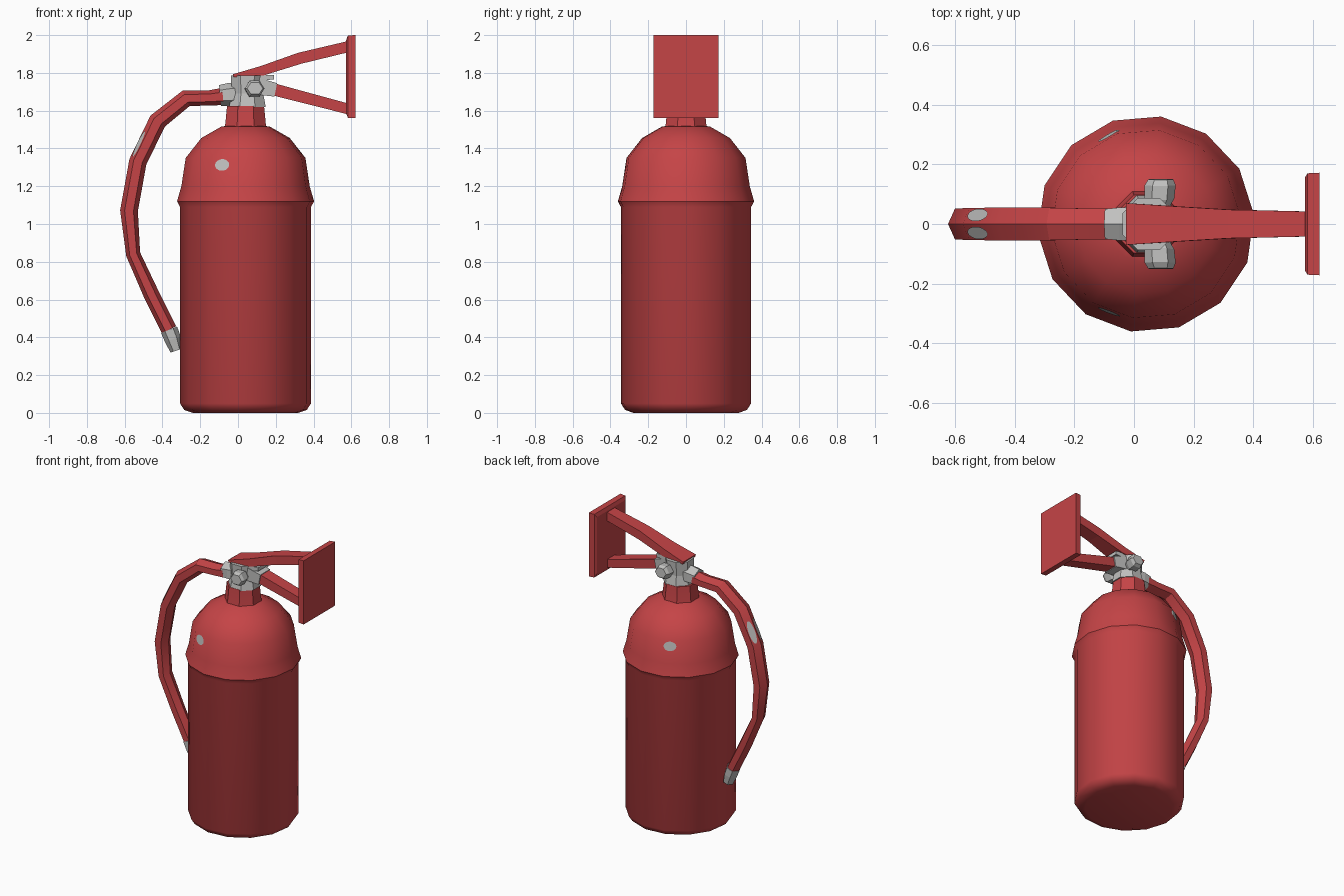
import bpy, bmesh, math
from mathutils import Vector
from mathutils.bvhtree import BVHTree

if "Cube" in bpy.data.objects:
    bpy.data.objects.remove(bpy.data.objects["Cube"])

AXIS = 0.04  # x position of the cylinder's axis


def material(name, rgb):
    m = bpy.data.materials.new(name)
    m.use_nodes = True
    m.diffuse_color = (*rgb, 1)
    m.node_tree.nodes["Principled BSDF"].inputs["Base Color"].default_value = (*rgb, 1)
    return m


RED = material("red paint", (0.56, 0.058, 0.062))
GREY = material("light grey metal", (0.53, 0.53, 0.52))


def finish(name, bm, mat, smooth=None):
    bmesh.ops.recalc_face_normals(bm, faces=bm.faces)
    mesh = bpy.data.meshes.new(name)
    bm.to_mesh(mesh)
    bm.free()
    ob = bpy.data.objects.new(name, mesh)
    bpy.context.collection.objects.link(ob)
    mesh.materials.append(mat)
    if smooth:
        bpy.ops.object.select_all(action='DESELECT')
        ob.select_set(True)
        bpy.context.view_layer.objects.active = ob
        bpy.ops.object.shade_smooth_by_angle(angle=math.radians(smooth))
    return ob


def loft(name, path, mat, n=4, phase=45, side=(0, 1, 0), smooth=None):
    """Skin n-sided rings along a path of (x, y, z, half height, half width)."""
    bm = bmesh.new()
    side = Vector(side)
    pts = [Vector(p[:3]) for p in path]
    grow = math.sqrt(2) if n == 4 else 1
    rings = []
    for i, (p, (*_, high, wide)) in enumerate(zip(pts, path)):
        tangent = (pts[min(i + 1, len(pts) - 1)] - pts[max(i - 1, 0)]).normalized()
        up = side.cross(tangent)
        ring = []
        for k in range(n):
            a = math.radians(phase) + math.tau * k / n
            ring.append(bm.verts.new(p + grow * (side * wide * math.cos(a) + up * high * math.sin(a))))
        rings.append(ring)
    for r, s in zip(rings, rings[1:]):
        for k in range(n):
            bm.faces.new((r[k], r[(k + 1) % n], s[(k + 1) % n], s[k]))
    bm.faces.new(rings[0])
    bm.faces.new(rings[-1])
    return finish(name, bm, mat, smooth)


def lathe(name, profile, mat, n, phase=0, x=AXIS, smooth=None):
    return loft(name, [(x, 0, z, r, r) for r, z in profile], mat, n, phase, smooth=smooth)


def spot(name, target, centre, normal, up, wide, high):
    """Thin oval mark laid on the surface of another part."""
    bm = bmesh.new()
    bm.from_mesh(target.data)
    tree = BVHTree.FromBMesh(bm)
    bm.free()
    bm = bmesh.new()
    bmesh.ops.create_grid(bm, x_segments=8, y_segments=8, size=1)
    normal, up = Vector(normal).normalized(), Vector(up).normalized()
    across = up.cross(normal).normalized()
    up = normal.cross(across)
    for v in bm.verts:
        # round the square grid into a disc
        x, y = v.co.x, v.co.y
        dx, dy = x * math.sqrt(1 - y * y / 2), y * math.sqrt(1 - x * x / 2)
        start = Vector(centre) + across * dx * wide + up * dy * high + normal * 0.3
        hit = tree.ray_cast(start, -normal)[0]
        v.co = (hit if hit else start - normal * 0.3) + normal * 0.004
    return finish(name, bm, GREY)


# Cylinder with rounded base, raised band and domed shoulder
body = lathe("cylinder_body", [
    (0.28, 0), (0.325, 0.015), (0.348, 0.05), (0.348, 1.09), (0.364, 1.12), (0.341, 1.2),
    (0.318, 1.35), (0.235, 1.455), (0.13, 1.515), (0.1, 1.52)], RED, 14, 8, smooth=40)
lathe("neck", [(0.122, 1.5), (0.116, 1.53), (0.106, 1.625)], RED, 8, 22.5, smooth=30)

# Valve block, hose collar and lever mounts
lathe("valve_block", [(0.105, 1.62), (0.09, 1.69), (0.095, 1.785)], GREY, 8, 22.5, 0.05)
loft("hose_collar", [(-0.095, 0, 1.68, 0.056, 0.058), (-0.045, 0, 1.685, 0.062, 0.064),
                     (0.03, 0, 1.69, 0.06, 0.06)], GREY, 6, 90)
loft("lower_lever_mount", [(0.1, 0, 1.73, 0.045, 0.06), (0.2, 0, 1.71, 0.036, 0.052)], GREY)
loft("upper_lever_mount", [(0.05, 0, 1.77, 0.02, 0.06), (0.19, 0, 1.778, 0.012, 0.052)], GREY)

# Valve knobs on both sides
for label, s in (("front", -1), ("back", 1)):
    loft(label + "_knob", [(0.08, s * 0.05, 1.71, 0.035, 0.035), (0.085, s * 0.085, 1.715, 0.05, 0.05),
                           (0.088, s * 0.13, 1.717, 0.05, 0.052), (0.09, s * 0.15, 1.718, 0.036, 0.042)],
         GREY, 6, 0, side=(1, 0, 0))

# Levers and the end plate that joins them
loft("upper_lever", [(-0.025, 0, 1.785, 0.008, 0.07), (0.13, 0, 1.812, 0.026, 0.06),
                     (0.325, 0, 1.877, 0.03, 0.048), (0.58, 0, 1.938, 0.029, 0.042)], RED)
loft("lower_lever", [(0.18, 0, 1.715, 0.032, 0.045), (0.58, 0, 1.61, 0.028, 0.04)], RED)
loft("end_plate", [(0.573, 0, 1.78, 0.195, 0.155), (0.582, 0, 1.78, 0.218, 0.17),
                   (0.622, 0, 1.78, 0.22, 0.172)], RED)

# Hose and its nozzle
hose = loft("hose", [
    (-0.08, 0, 1.675, 0.046, 0.06), (-0.15, 0, 1.668, 0.04, 0.06), (-0.275, 0, 1.665, 0.045, 0.063),
    (-0.425, 0, 1.545, 0.048, 0.064), (-0.53, 0, 1.33, 0.047, 0.062), (-0.577, 0, 1.07, 0.047, 0.06),
    (-0.555, 0, 0.84, 0.038, 0.055), (-0.46, 0, 0.63, 0.042, 0.05), (-0.365, 0, 0.44, 0.042, 0.048)],
    RED, 6, 90, smooth=25)
loft("nozzle", [(-0.365, 0, 0.44, 0.046, 0.052), (-0.345, 0, 0.39, 0.044, 0.05),
                (-0.325, 0, 0.33, 0.034, 0.04)], GREY, 6, 90)

# Oval marks on shoulder and hose
for label, s in (("front", -1), ("back", 1)):
    spot(label + "_shoulder_mark", body, (-0.09, s * 0.31, 1.315), (-0.4, s, 0.15), (0, 0, 1), 0.04, 0.031)
    spot(label + "_hose_mark", hose, (-0.525, s * 0.03, 1.425), (-0.5, s * 0.85, 0.25),
         (0.07, 0, 0.15), 0.019, 0.075)
